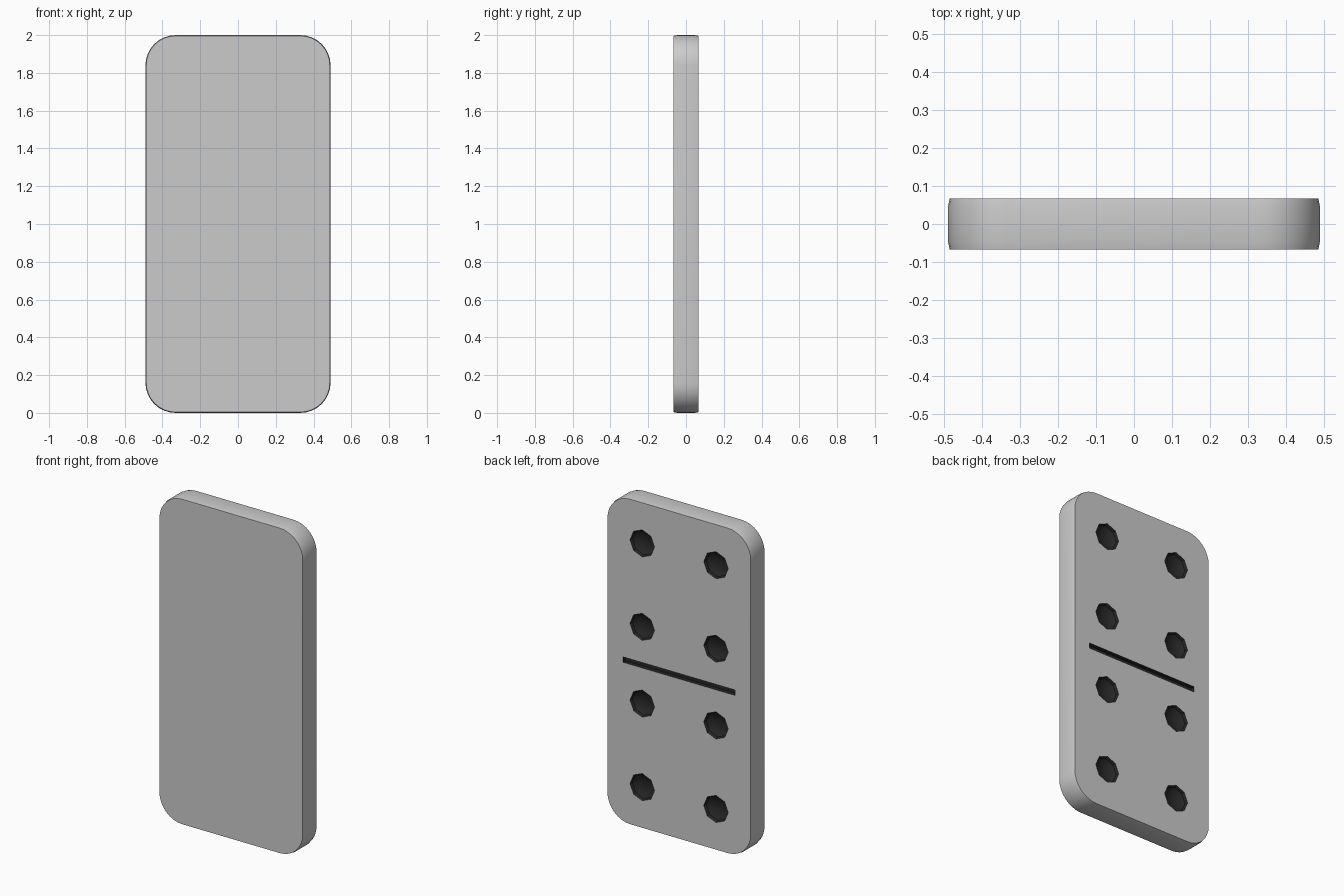
import bpy, bmesh, math
from mathutils import Matrix

if "Cube" in bpy.data.objects:
    bpy.data.objects.remove(bpy.data.objects["Cube"])

HALF_W, HALF_T, HEIGHT, RADIUS = 0.49, 0.067, 2.0, 0.16

black = bpy.data.materials.new("pip_black")
black.diffuse_color = (0.02, 0.02, 0.02, 1)
black.use_nodes = True
black.node_tree.nodes["Principled BSDF"].inputs["Base Color"].default_value = black.diffuse_color


def make_object(name, bm, slot):
    bmesh.ops.recalc_face_normals(bm, faces=bm.faces)
    for f in bm.faces:
        f.material_index = slot
    mesh = bpy.data.meshes.new(name)
    bm.to_mesh(mesh)
    bm.free()
    mesh.materials.append(None)
    mesh.materials.append(black)
    obj = bpy.data.objects.new(name, mesh)
    bpy.context.collection.objects.link(obj)
    return obj


def outline(inset, segs=8):
    """Rounded rectangle in x, z."""
    r = RADIUS - inset
    cx, cz = HALF_W - RADIUS, HEIGHT / 2 - RADIUS
    pts = []
    for q, (sx, sz) in enumerate([(1, 1), (-1, 1), (-1, -1), (1, -1)]):
        for i in range(segs + 1):
            a = (q + i / segs) * math.pi / 2
            pts.append((sx * cx + r * math.cos(a), HEIGHT / 2 + sz * cz + r * math.sin(a)))
    return pts


# Tile body: rounded slab with very slightly eased rims
bm = bmesh.new()
rings = []
for y, inset in [(-HALF_T, 0.004), (-HALF_T + 0.02, 0), (HALF_T - 0.02, 0), (HALF_T, 0.004)]:
    rings.append([bm.verts.new((x, y, z)) for x, z in outline(inset)])
for lo, hi in zip(rings, rings[1:]):
    n = len(lo)
    for i in range(n):
        j = (i + 1) % n
        bm.faces.new((lo[i], lo[j], hi[j], hi[i]))
bm.faces.new(rings[0])
bm.faces.new(rings[-1])
tile = make_object("tile_body", bm, 0)

# Cutter: eight octagonal bowls and the dividing groove on the back face
bm = bmesh.new()
for x in (-0.25, 0.25):
    for dz in (-0.747, -0.235, 0.235, 0.747):
        place = (Matrix.Translation((x, HALF_T, 1 + dz))
                 @ Matrix.Diagonal((1, 0.5, 1, 1))
                 @ Matrix.Rotation(math.pi / 2, 4, 'X'))
        bmesh.ops.create_uvsphere(bm, u_segments=8, v_segments=8, radius=0.083, matrix=place)
bmesh.ops.create_cube(bm, size=1, matrix=Matrix.Translation((0, HALF_T, 1))
                      @ Matrix.Diagonal((0.76, 0.05, 0.033, 1)))
cutter = make_object("recess_cutter", bm, 1)
cutter.hide_render = True
cutter.hide_set(True)

# Carve the recesses, then shade
cut = tile.modifiers.new("recesses", 'BOOLEAN')
cut.operation = 'DIFFERENCE'
cut.solver = 'EXACT'
cut.object = cutter
bpy.context.view_layer.objects.active = tile
tile.select_set(True)
bpy.ops.object.modifier_apply(modifier=cut.name)
bpy.data.objects.remove(cutter)
bpy.ops.object.shade_smooth_by_angle(angle=math.radians(30))
